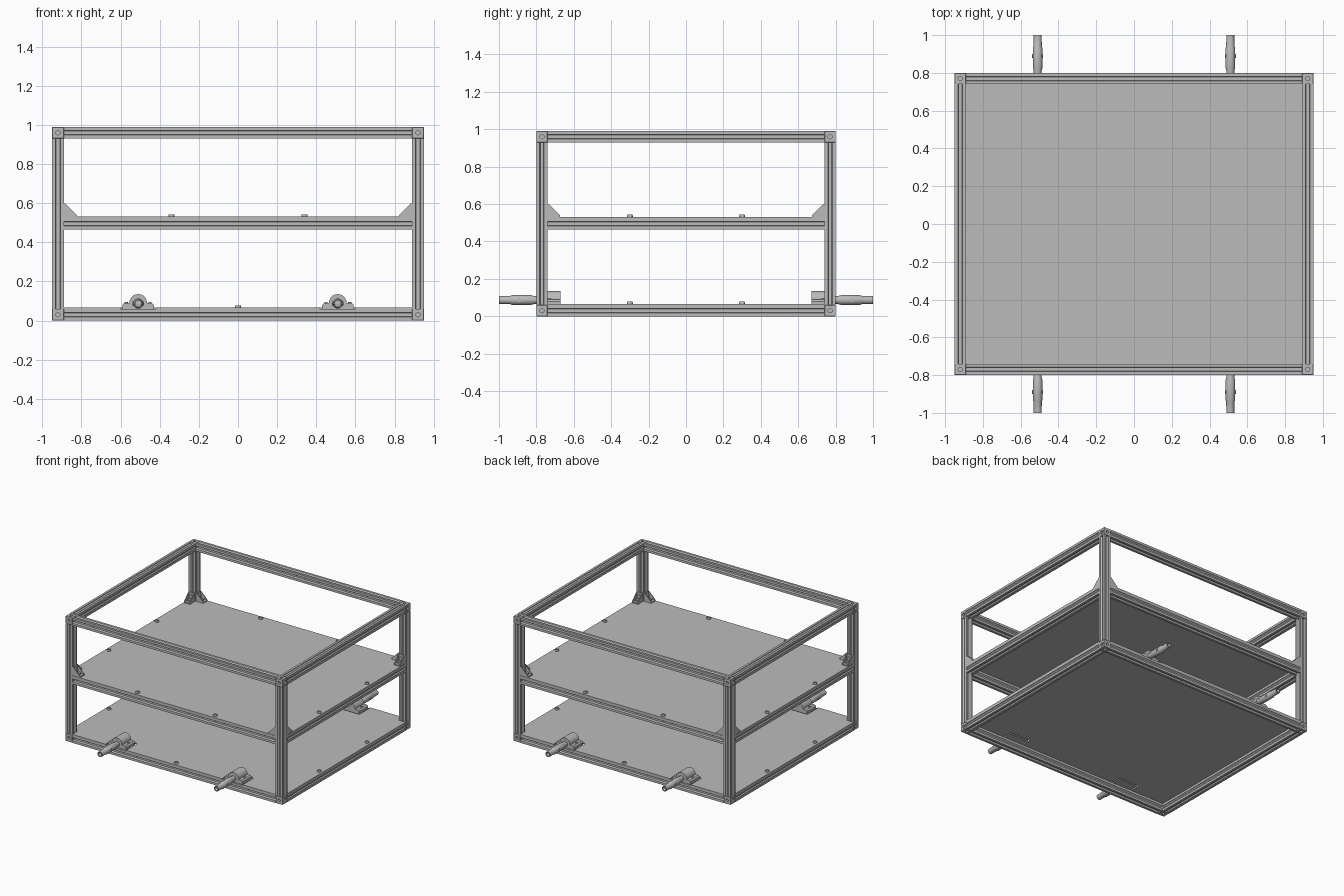
import bpy, bmesh, math
from mathutils import Matrix, Vector

default = bpy.data.objects.get("Cube")
if default:
    bpy.data.objects.remove(default)

metal = bpy.data.materials.new("brushed grey")
metal.use_nodes = True
GREY = (0.5, 0.5, 0.5, 1)
metal.diffuse_color = GREY
metal.node_tree.nodes["Principled BSDF"].inputs["Base Color"].default_value = GREY

X, Y, Z = Vector((1, 0, 0)), Vector((0, 1, 0)), Vector((0, 0, 1))
W, D, H, S = 0.95, 0.80, 0.99, 0.06      # half width, half depth, height, bar size
CX, CY = W - S / 2, D - S / 2            # bar centre lines
MID = 0.495                              # centre height of the middle rails
PLATE = 0.007


def frame(origin, u, v, w):
    """Matrix taking local axes to u, v, w at origin."""
    m = Matrix((u, v, w)).transposed().to_4x4()
    m.translation = origin
    return m


def finish(name, bm, matrix=None, smooth=False):
    if matrix:
        bm.transform(matrix)
    bmesh.ops.recalc_face_normals(bm, faces=bm.faces)
    me = bpy.data.meshes.new(name)
    bm.to_mesh(me)
    bm.free()
    me.materials.append(metal)
    ob = bpy.data.objects.new(name, me)
    bpy.context.collection.objects.link(ob)
    if smooth:
        bpy.ops.object.select_all(action="DESELECT")
        ob.select_set(True)
        bpy.context.view_layer.objects.active = ob
        bpy.ops.object.shade_smooth_by_angle(angle=math.radians(35))
    return ob


def add_prism(bm, pts, start, end):
    face = bm.faces.new([bm.verts.new((a, b, start)) for a, b in pts])
    out = bmesh.ops.extrude_face_region(bm, geom=[face])["geom"]
    moved = [g for g in out if isinstance(g, bmesh.types.BMVert)]
    bmesh.ops.translate(bm, vec=(0, 0, end - start), verts=moved)


def prism(name, pts, start, end, matrix=None, smooth=False):
    bm = bmesh.new()
    add_prism(bm, pts, start, end)
    return finish(name, bm, matrix, smooth)


def circle(r, n=20):
    return [(r * math.cos(math.tau * i / n), r * math.sin(math.tau * i / n)) for i in range(n)]


def lathe(name, profile, matrix, n=24):
    """Closed (radius, height) loop turned about local z."""
    bm = bmesh.new()
    rings = [[bm.verts.new((a, b, h)) for a, b in circle(r, n)] for r, h in profile]
    for i, ring in enumerate(rings):
        nxt = rings[(i + 1) % len(rings)]
        for j in range(n):
            k = (j + 1) % n
            bm.faces.new((ring[j], ring[k], nxt[k], nxt[j]))
    return finish(name, bm, matrix, True)


# Slotted bar section: one side with its slot, turned four times
side = [(0.03, 0.03), (0.012, 0.03), (0.009, 0.025), (0.017, 0.025), (0.017, 0.021), (0.009, 0.013)]
side += [(-a, b) for a, b in reversed(side[1:])]
section = []
for q in range(4):
    c, s = ((1, 0), (0, 1), (-1, 0), (0, -1))[q]
    section += [(c * a - s * b, s * a + c * b) for a, b in side]


def bar(name, centre, axis, half):
    u, v = {0: (Y, Z), 1: (Z, X), 2: (X, Y)}[axis]
    prism(name, section, -half, half, frame(Vector(centre), u, v, (X, Y, Z)[axis]))


# Frame bars
signs = (-1, 1)
for level, z in (("bottom", S / 2), ("middle", MID), ("top", H - S / 2)):
    for s in signs:
        bar(f"{level}_{'back' if s > 0 else 'front'}_rail", (0, s * CY, z), 0, W - S)
        bar(f"{level}_{'left' if s > 0 else 'right'}_rail", (s * CX, 0, z), 1, D - S)
for sx in signs:
    for sy in signs:
        bar("corner_post", (sx * CX, sy * CY, H / 2), 2, H / 2 - S)

# Corner cubes with screw holes, cut once and repeated
bm = bmesh.new()
bmesh.ops.create_cube(bm, size=S)
bmesh.ops.bevel(bm, geom=bm.edges[:], offset=0.002, segments=1, affect="EDGES")
block = finish("corner_block", bm)
cutters = []
for u, v, w in ((X, Y, Z), (Y, Z, X), (Z, X, Y)):
    cutter = prism("hole_cutter", circle(0.011), -0.05, 0.05, frame(Vector(), u, v, w))
    cutter.hide_render = True
    cutters.append(cutter)
    cut = block.modifiers.new("hole", "BOOLEAN")
    cut.object = cutter
    cut.solver = "EXACT"
deps = bpy.context.evaluated_depsgraph_get()
cut_mesh = bpy.data.meshes.new_from_object(block.evaluated_get(deps))
for ob in cutters + [block]:
    bpy.data.objects.remove(ob)
for sx in signs:
    for sy in signs:
        for z in (S / 2, H - S / 2):
            ob = bpy.data.objects.new("corner_block", cut_mesh)
            ob.location = (sx * CX, sy * CY, z)
            bpy.context.collection.objects.link(ob)
            # Screw ring on the side face
            lathe("screw_ring", [(0.013, 0), (0.013, 0.002), (0.02, 0.002), (0.02, 0)],
                  frame(Vector((sx * (W - 0.001), sy * CY, z)), Y, Z, X * sx))

# Shelf plates lie on the rails, cut away around the posts and mounts
MOUNT_X, NOTCH = 0.51, 0.09


def shelf(name, z, notched):
    a, b = W - S, D - S
    edge = [(-a, -D)]
    if notched:
        for x in (-MOUNT_X, MOUNT_X):
            edge += [(x - NOTCH, -D), (x - NOTCH, -0.66), (x + NOTCH, -0.66), (x + NOTCH, -D)]
    half = [(-W, -b), (-a, -b)] + edge + [(a, -D), (a, -b), (W, -b)]
    prism(name, half + [(-x, -y) for x, y in half], z, z + PLATE)


def bolt(x, y, z):
    lathe("shelf_bolt", [(0.006, 0.004), (0.006, 0.011), (0.014, 0.011), (0.016, 0.007), (0.016, 0)],
          Matrix.Translation((x, y, z)), 14)
    prism("bolt_core", circle(0.007, 14), 0, 0.005, Matrix.Translation((x, y, z)))


shelf("bottom_shelf", S, True)
shelf("middle_shelf", MID + S / 2, False)
for z, xs in ((S + PLATE, (0,)), (MID + S / 2 + PLATE, (-0.34, 0.34))):
    for s in signs:
        for x in xs:
            bolt(x, s * CY, z)
        for y in (-0.3, 0.3):
            bolt(s * CX, y, z)

# Corner gussets on the middle shelf: two webs and an L-shaped foot
LEG, T = 0.066, 0.008
web = [(0, 0), (LEG, 0), (LEG, T), (T, LEG), (0, LEG)]
foot = [(0, 0), (LEG, 0), (LEG, T), (T, T), (T, LEG), (0, LEG)]


def gusset(origin, u, w):
    bm = bmesh.new()
    add_prism(bm, foot, -0.021, 0.021)
    add_prism(bm, web, -0.027, -0.021)
    add_prism(bm, web, 0.021, 0.027)
    finish("corner_gusset", bm, frame(origin, u, Z, w))
    prism("gusset_bolt", circle(0.014), 0, 0.012, frame(origin + u * 0.036 + Z * T, X, Y, Z))
    prism("gusset_bolt", circle(0.014), 0, 0.012, frame(origin + u * T + Z * 0.036, w, Z, u))


top = MID + S / 2 + PLATE
for sx in signs:
    for sy in signs:
        gusset(Vector((sx * (W - S), sy * CY, top)), X * -sx, Y)
        gusset(Vector((sx * CX, sy * (D - S), top)), Y * -sy, X)

# Shaft mounts and hollow stepped shafts, two on the front and two on the back
arch = [(0.045 * math.cos(math.pi * i / 20), 0.09 + 0.045 * math.sin(math.pi * i / 20)) for i in range(21)]
flange = [(0.08, S), (0.08, 0.08), (0.07, 0.09)]
mount = flange + arch + [(-a, b) for a, b in reversed(flange)]
shaft = [(0.015, 0.9), (0.015, 1.0), (0.021, 1.0), (0.022, 0.94), (0.026, 0.93),
         (0.026, 0.83), (0.021, 0.81), (0.021, 0.70), (0.001, 0.70), (0.001, 0.9)]
for sx in signs:
    for sy in signs:
        x = sx * MOUNT_X
        prism("shaft_mount", mount, 0.672, 0.785, frame(Vector((x, 0, 0)), X, Z, Y * sy), True)
        lathe("drive_shaft", shaft, frame(Vector((x, 0, 0.087)), X, Z, Y * sy))
        prism("shaft_cross_pin", circle(0.011), -0.029, 0.029,
              frame(Vector((x, sy * 0.89, 0.087)), Y, Z, X), True)
        for k in signs:
            prism("mount_screw", circle(0.008), 0, 0.006,
                  frame(Vector((x + k * 0.061, sy * 0.73, 0.09)), X, Y, Z))
